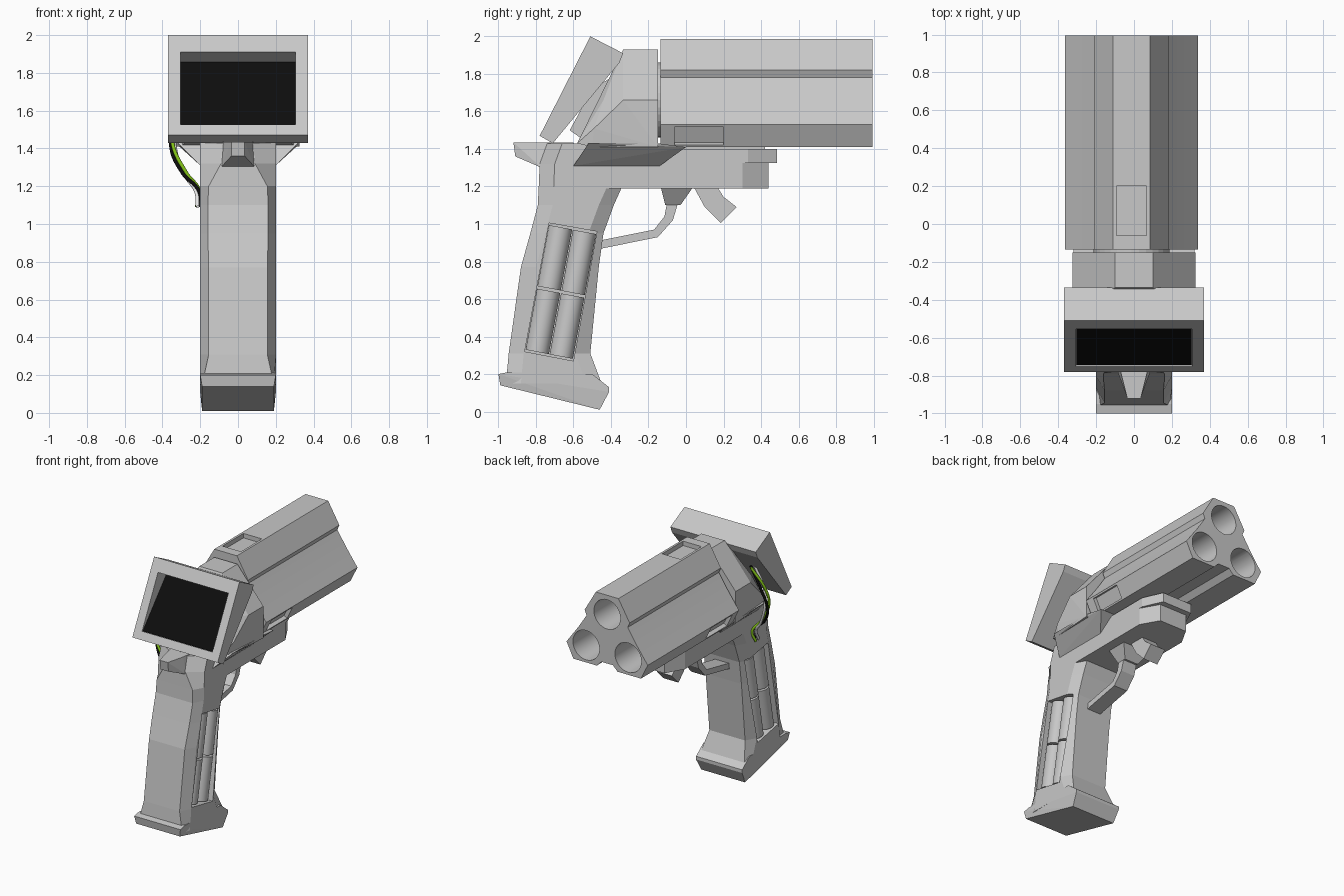
import bpy, bmesh, math
from mathutils import Vector

if "Cube" in bpy.data.objects:
    bpy.data.objects.remove(bpy.data.objects["Cube"])


def material(name, rgb):
    m = bpy.data.materials.new(name)
    m.diffuse_color = (*rgb, 1)
    m.use_nodes = True
    m.node_tree.nodes["Principled BSDF"].inputs["Base Color"].default_value = m.diffuse_color
    return m


GREY = material("light grey", (0.58, 0.58, 0.58))
BLACK = material("black", (0.004, 0.004, 0.004))
GREEN = material("green", (0.25, 0.6, 0.01))
WHITE = material("white", (0.8, 0.8, 0.8))


def finish(name, bm, mat):
    bmesh.ops.recalc_face_normals(bm, faces=bm.faces)
    me = bpy.data.meshes.new(name)
    bm.to_mesh(me)
    bm.free()
    me.materials.append(mat)
    ob = bpy.data.objects.new(name, me)
    bpy.context.collection.objects.link(ob)
    return ob


def loft(name, rings, mat=GREY):
    """Skin a list of equal-length point rings and cap both ends."""
    bm = bmesh.new()
    vs = [[bm.verts.new(p) for p in r] for r in rings]
    n = len(rings[0])
    for a, b in zip(vs, vs[1:]):
        for i in range(n):
            j = (i + 1) % n
            bm.faces.new((a[i], a[j], b[j], b[i]))
    bm.faces.new(vs[0])
    bm.faces.new(vs[-1])
    return finish(name, bm, mat)


def side_prism(name, pts, x0, x1, mat=GREY):
    return loft(name, [[(x, y, z) for y, z in pts] for x in (x0, x1)], mat)


def front_prism(name, pts, y0, y1, mat=GREY):
    return loft(name, [[(x, y, z) for x, z in pts] for y in (y0, y1)], mat)


def hull(name, half, mat=GREY):
    """Convex solid from points mirrored in x."""
    bm = bmesh.new()
    for x, y, z in half:
        bm.verts.new((x, y, z))
        bm.verts.new((-x, y, z))
    r = bmesh.ops.convex_hull(bm, input=bm.verts)
    bmesh.ops.dissolve_limit(bm, angle_limit=0.02, verts=bm.verts, edges=bm.edges)
    return finish(name, bm, mat)


def cylinder(name, a, b, r, mat=GREY, seg=32):
    a, b = Vector(a), Vector(b)
    q = (b - a).to_track_quat('Z', 'Y')
    circle = [q @ Vector((r * math.cos(t), r * math.sin(t), 0))
              for t in (2 * math.pi * i / seg for i in range(seg))]
    return loft(name, [[c + a for c in circle], [c + b for c in circle]], mat)


def cut(ob, cutters):
    for c in cutters:
        c.hide_render = True
        m = ob.modifiers.new("cut", 'BOOLEAN')
        m.operation, m.solver, m.object = 'DIFFERENCE', 'EXACT', c
    bpy.context.view_layer.update()
    dg = bpy.context.evaluated_depsgraph_get()
    me = bpy.data.meshes.new_from_object(ob.evaluated_get(dg))
    ob.modifiers.clear()
    ob.data = me
    for c in cutters:
        bpy.data.objects.remove(c)


def smooth(ob):
    bpy.ops.object.select_all(action='DESELECT')
    ob.select_set(True)
    bpy.context.view_layer.objects.active = ob
    bpy.ops.object.shade_smooth_by_angle(angle=math.radians(20))


# Three-lobed barrel block with bores and shallow windows
CX = -0.013
half = [(0.098, 1.985), (0.195, 1.82), (0.178, 1.78), (0.25, 1.67), (0.352, 1.53),
        (0.293, 1.41), (0.09, 1.41), (0.05, 1.45)]
outline = [(CX + x, z) for x, z in half] + [(CX - x, z) for x, z in reversed(half)]
barrel = front_prism("barrel_block", outline, -0.135, 0.995)
cutters = [cylinder("bore_cutter", (CX + x, 0.0, z), (CX + x, 1.1, z), 0.115)
           for x, z in ((0, 1.835), (0.182, 1.545), (-0.182, 1.545))]
cutters.append(front_prism("window_cutter", [(CX - 0.08, 1.95), (CX + 0.08, 1.95),
                                             (CX + 0.08, 2.1), (CX - 0.08, 2.1)], -0.06, 0.2))
for s in (-1, 1):
    w = [(0.346, 1.518), (0.299, 1.422), (0.344, 1.40), (0.391, 1.496)]
    w = [(x - 0.027, z + 0.013) if i < 2 else (x, z) for i, (x, z) in enumerate(w)]
    cutters.append(front_prism("window_cutter", [(CX + s * x, z) for x, z in w], -0.06, 0.2))
cut(barrel, cutters)
smooth(barrel)
cylinder("barrel_hub", (CX, -0.2, 1.66), (CX, -0.1, 1.66), 0.2)

# Receiver behind the barrel, flaring down to the frame
hull("receiver", [(0.1, -0.15, 1.93), (0.325, -0.15, 1.66), (0.325, -0.15, 1.41),
                  (0.1, -0.335, 1.93), (0.325, -0.335, 1.66), (0.26, -0.44, 1.66),
                  (0.31, -0.49, 1.51), (0.28, -0.58, 1.43), (0.3, -0.5, 1.41)])
hull("receiver_flare", [(0.2, -0.6, 1.31), (0.2, -0.14, 1.31),
                        (0.32, -0.52, 1.43), (0.31, 0.0, 1.41), (0.32, -0.15, 1.43)])

# Frame under the barrel
hull("frame", [(0.2, -0.5, 1.19), (0.2, 0.3, 1.19), (0.12, 0.44, 1.19),
               (0.2, -0.5, 1.35), (0.2, 0.3, 1.35), (0.12, 0.44, 1.35)])
hull("frame_rail", [(x, y, z) for z in (1.325, 1.40)
                    for x, y in ((0.2, -0.5), (0.2, 0.33), (0.13, 0.485))])
front_prism("barrel_rest", [(-0.1, 1.39), (0.1, 1.39), (0.1, 1.43), (-0.1, 1.43)], -0.15, 0.42)


# Grip: octagonal sections stacked upward
def section(z, yb, yf, xb, xf, w=0.2, c=0.08):
    return [(-xb, yb, z), (xb, yb, z), (w, yb + c, z), (w, yf - c, z),
            (xf, yf, z), (-xf, yf, z), (-w, yf - c, z), (-w, yb + c, z)]


grip = loft("grip", [section(*v) for v in (
    (0.15, -0.96, -0.45, 0.19, 0.19), (0.31, -0.945, -0.51, 0.155, 0.155),
    (0.77, -0.88, -0.465, 0.155, 0.155), (0.95, -0.83, -0.44, 0.16, 0.155),
    (1.1, -0.79, -0.385, 0.16, 0.155), (1.2, -0.785, -0.34, 0.155, 0.155),
    (1.32, -0.78, -0.34, 0.09, 0.155), (1.43, -0.74, -0.34, 0.08, 0.155))])
panel = [(-0.86, 0.32), (-0.60, 0.27), (-0.475, 0.96), (-0.73, 1.005)]
cut(grip, [side_prism("battery_cutter", panel, s * 0.07, s * 0.3) for s in (-1, 1)])

# Four batteries in each side of the grip
for s in (-1, 1):
    for y, z in ((-0.795, 0.308), (-0.667, 0.283)):
        for t0, t1 in ((0.015, 0.49), (0.51, 0.985)):
            smooth(cylinder("battery", (s * 0.13, y + 0.128 * t0, z + 0.685 * t0),
                            (s * 0.13, y + 0.128 * t1, z + 0.685 * t1), 0.063))

# Grip base and rear tang
hull("grip_base", [(0.2, -1.0, 0.2), (0.19, -0.99, 0.14), (0.19, -0.46, 0.01),
                   (0.2, -0.41, 0.105), (0.2, -0.41, 0.13), (0.2, -0.5, 0.2),
                   (0.2, -0.95, 0.21)])
hull("rear_tang", [(0.1, -0.6, 1.435), (0.07, -0.78, 1.435), (0.035, -0.92, 1.435),
                   (0.035, -0.91, 1.36), (0.06, -0.82, 1.35), (0.09, -0.77, 1.30),
                   (0.1, -0.6, 1.32)])

# Trigger guard, its flared root and the hooked lever ahead of it
side_prism("trigger_guard", [(-0.47, 0.865), (-0.15, 0.93), (-0.07, 1.02), (-0.04, 1.12),
                             (-0.1, 1.12), (-0.115, 1.04), (-0.17, 0.97), (-0.47, 0.91)],
           -0.06, 0.06)
hull("guard_root", [(0.06, -0.11, 1.1), (0.06, -0.03, 1.1),
                    (0.13, -0.135, 1.2), (0.13, 0.04, 1.2)])
side_prism("hook_lever", [(0.04, 1.2), (0.1, 1.09), (0.185, 1.005), (0.27, 1.09),
                          (0.2, 1.145), (0.165, 1.2)], -0.065, 0.065)

# Tilted display housing with recessed screen
housing = side_prism("display_housing", [(-0.78, 1.47), (-0.51, 2.0), (-0.335, 1.91),
                                         (-0.355, 1.86), (-0.71, 1.43)], -0.37, 0.37)
cut(housing, [side_prism("screen_cutter", [(-0.752, 1.525), (-0.841, 1.57), (-0.642, 1.955),
                                           (-0.553, 1.91), (-0.446, 1.856), (-0.741, 1.52)],
                         -0.305, 0.305)])
side_prism("screen", [(-0.742, 1.521), (-0.447, 1.857), (-0.45, 1.861), (-0.745, 1.525)],
           -0.304, 0.304, BLACK)
side_prism("display_mount", [(-0.62, 1.50), (-0.55, 1.45), (-0.42, 1.55), (-0.4, 1.78),
                             (-0.5, 1.72)], -0.12, 0.12)

# Loose wires from the display down to the left side of the grip
path = [(-0.25, -0.46, 1.72), (-0.33, -0.49, 1.55), (-0.345, -0.51, 1.42),
        (-0.285, -0.54, 1.27), (-0.21, -0.55, 1.17), (-0.21, -0.57, 1.09)]
for k, mat in enumerate((BLACK, GREEN, WHITE)):
    cu = bpy.data.curves.new("wire_path", 'CURVE')
    cu.dimensions, cu.bevel_depth, cu.bevel_resolution = '3D', 0.01, 2
    sp = cu.splines.new('BEZIER')
    sp.bezier_points.add(len(path) - 1)
    for i, (p, (x, y, z)) in enumerate(zip(sp.bezier_points, path)):
        a = 2.1 * k + 1.3 * i
        p.co = (x + 0.012 * math.cos(a), y + 0.025 * math.sin(a), z)
        p.handle_left_type = p.handle_right_type = 'AUTO'
    tmp = bpy.data.objects.new("wire_path", cu)
    bpy.context.collection.objects.link(tmp)
    bpy.context.view_layer.update()
    me = bpy.data.meshes.new_from_object(
        tmp.evaluated_get(bpy.context.evaluated_depsgraph_get()))
    me.materials.clear()
    me.materials.append(mat)
    bpy.data.objects.remove(tmp)
    bpy.context.collection.objects.link(bpy.data.objects.new(mat.name + "_wire", me))
